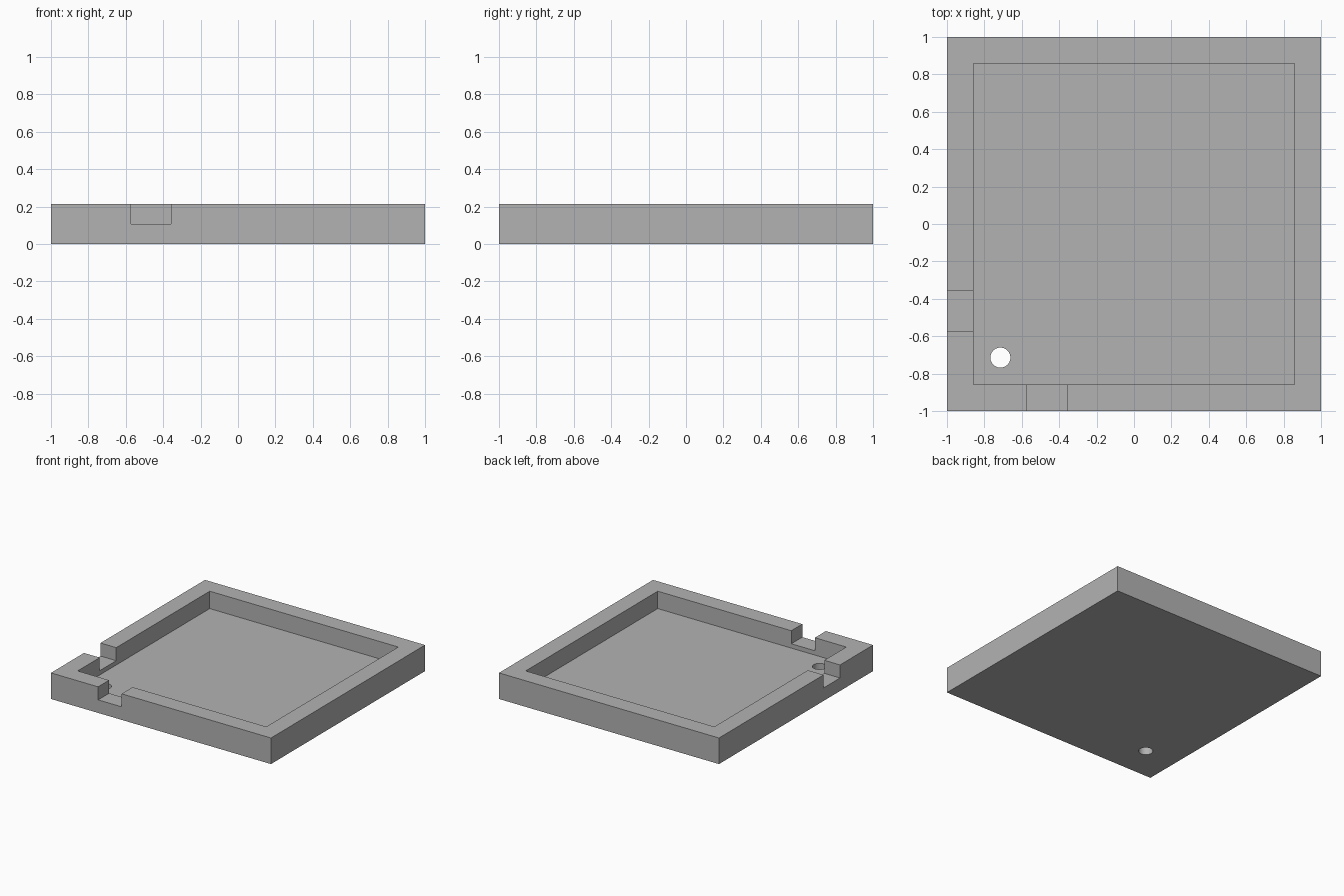
import bpy
import math

default_cube = bpy.data.objects.get("Cube")
if default_cube:
    bpy.data.objects.remove(default_cube, do_unlink=True)

UNIT = 1 / 14              # the tray is 28 units wide
HALF, WALL, HEIGHT, FLOOR = 14, 2, 3, 1
INNER = HALF - WALL


def box(name, low, high):
    """Box between two corners, given in tray units."""
    centre = [(a + b) / 2 * UNIT for a, b in zip(low, high)]
    bpy.ops.mesh.primitive_cube_add(size=1, location=centre)
    obj = bpy.context.object
    obj.name = name
    obj.scale = [(b - a) * UNIT for a, b in zip(low, high)]
    bpy.ops.object.transform_apply(location=True, rotation=False, scale=True)
    return obj


# Solid tray body
tray = box("tray", (-HALF, -HALF, 0), (HALF, HALF, HEIGHT))

# Recess, one notch in each of two walls, and the drain hole
cutters = [
    box("recess_cutter", (-INNER, -INNER, FLOOR), (INNER, INNER, HEIGHT + 1)),
    box("front_notch_cutter", (-8, -HALF - 1, 1.5), (-5, -INNER + 1, HEIGHT + 1)),
    box("right_notch_cutter", (-HALF - 1, -8, 1.5), (-INNER + 1, -5, HEIGHT + 1)),
]
bpy.ops.mesh.primitive_cylinder_add(
    vertices=48, radius=0.75 * UNIT, depth=1,
    location=(-10 * UNIT, -10 * UNIT, 0))
bpy.context.object.name = "drain_hole_cutter"
cutters.append(bpy.context.object)

# Cut the body
bpy.ops.object.select_all(action="DESELECT")
tray.select_set(True)
bpy.context.view_layer.objects.active = tray
for cutter in cutters:
    cutter.hide_render = True
    cut = tray.modifiers.new(cutter.name, "BOOLEAN")
    cut.operation = "DIFFERENCE"
    cut.solver = "EXACT"
    cut.object = cutter
    bpy.ops.object.modifier_apply(modifier=cut.name)
for cutter in cutters:
    bpy.data.objects.remove(cutter, do_unlink=True)

# Plain grey finish
grey = bpy.data.materials.new("grey")
grey.use_nodes = True
colour = (0.45, 0.45, 0.45, 1)
grey.diffuse_color = colour
grey.node_tree.nodes["Principled BSDF"].inputs["Base Color"].default_value = colour
tray.data.materials.clear()
tray.data.materials.append(grey)

# Smooth the hole wall, keep the box edges sharp
bpy.ops.object.shade_smooth_by_angle(angle=math.radians(30))
